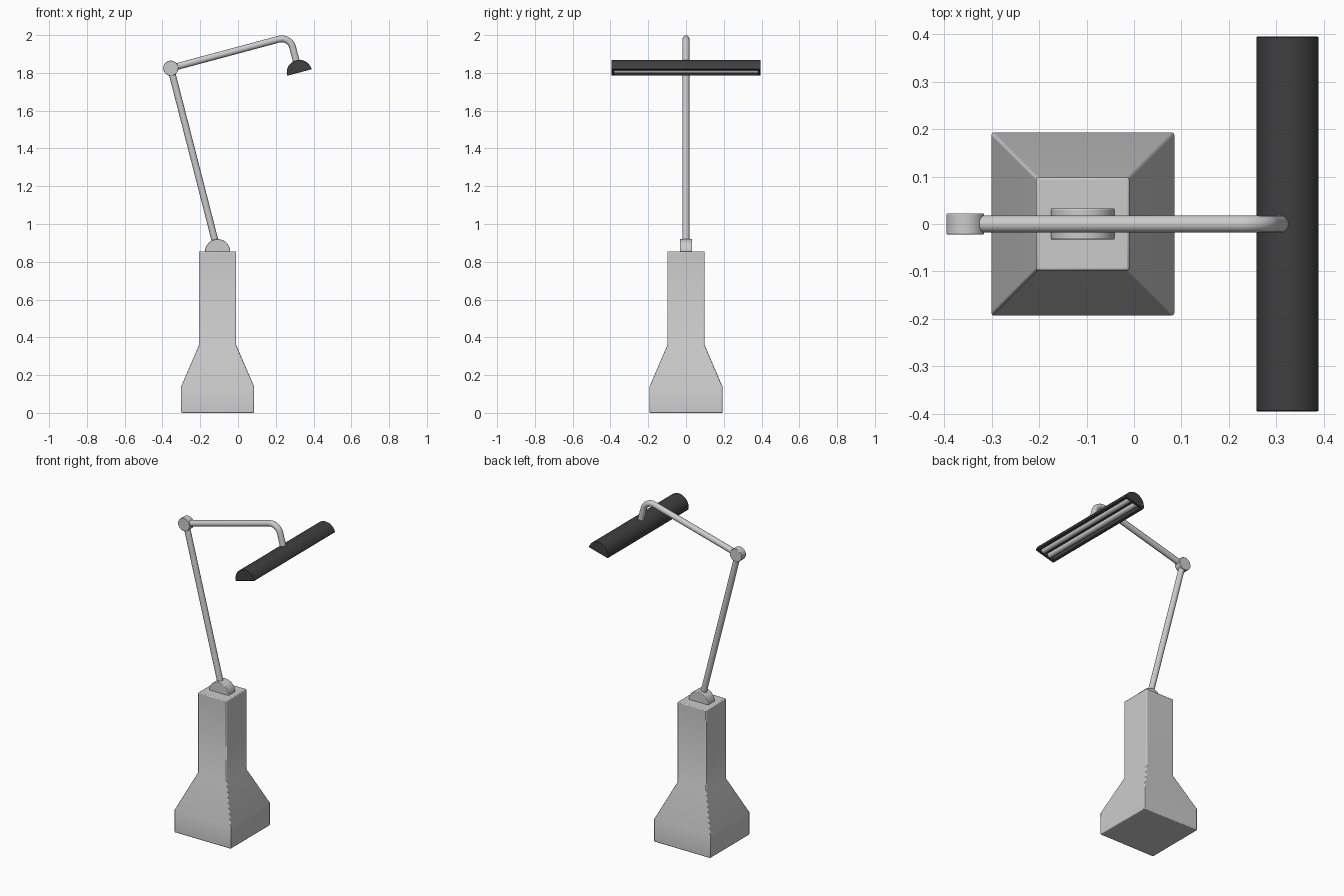
import bpy, bmesh
from math import sin, cos, pi, radians
from mathutils import Vector

if "Cube" in bpy.data.objects:
    bpy.data.objects.remove(bpy.data.objects["Cube"])

TILT = radians(15)
U = Vector((cos(TILT), 0, sin(TILT)))     # along the upper arm
V = Vector((-sin(TILT), 0, cos(TILT)))    # lamp "up"
BASE_X = -0.108
ELBOW = Vector((-0.356, 0, 1.825))
LAMP = Vector((0.325, 0, 1.802))


def finish(obj, bevel=0.0):
    if bevel:
        m = obj.modifiers.new("bevel", 'BEVEL')
        m.width, m.segments, m.limit_method = bevel, 2, 'ANGLE'
        m.angle_limit = radians(25)
    bpy.ops.object.select_all(action='DESELECT')
    obj.select_set(True)
    bpy.context.view_layer.objects.active = obj
    bpy.ops.object.shade_smooth_by_angle(angle=radians(30))
    return obj


def loft(name, rings, loc):
    """Bridge equal-length rings of points and cap both ends."""
    bm = bmesh.new()
    vs = [[bm.verts.new(p) for p in r] for r in rings]
    n = len(vs[0])
    for a, b in zip(vs, vs[1:]):
        for i in range(n):
            j = (i + 1) % n
            bm.faces.new((a[i], a[j], b[j], b[i]))
    bm.faces.new(vs[0])
    bm.faces.new(vs[-1])
    bmesh.ops.recalc_face_normals(bm, faces=bm.faces)
    me = bpy.data.meshes.new(name)
    bm.to_mesh(me)
    bm.free()
    obj = bpy.data.objects.new(name, me)
    obj.location = loc
    bpy.context.collection.objects.link(obj)
    return obj


def prism(name, profile, half, loc, tilt=0.0):
    """Extrude an x/z profile along y."""
    obj = loft(name, [[(x, y, z) for x, z in profile] for y in (-half, half)], loc)
    obj.rotation_euler.y = -tilt
    return obj


def arc(r, total, n):
    return [(r * cos(total * i / n), r * sin(total * i / n)) for i in range(n + 1)]


def rod(name, pts, r):
    cu = bpy.data.curves.new(name, 'CURVE')
    cu.dimensions = '3D'
    cu.bevel_depth, cu.bevel_resolution, cu.use_fill_caps = r, 6, True
    sp = cu.splines.new('POLY')
    sp.points.add(len(pts) - 1)
    for p, co in zip(sp.points, pts):
        p.co = (*co, 1)
    obj = bpy.data.objects.new(name, cu)
    bpy.context.collection.objects.link(obj)
    bpy.ops.object.select_all(action='DESELECT')
    obj.select_set(True)
    bpy.context.view_layer.objects.active = obj
    bpy.ops.object.convert(target='MESH')
    return finish(bpy.context.object)


# pedestal: square column flaring to a wide foot
levels = [(0.193, 0), (0.193, 0.14), (0.0985, 0.36), (0.0985, 0.855)]
square = [(-1, -1), (1, -1), (1, 1), (-1, 1)]
finish(loft("pedestal", [[(x * h, y * h, z) for x, y in square] for h, z in levels],
            (BASE_X, 0, 0)), 0.005)

# half-round shoulder and round elbow joint
finish(prism("shoulder_joint", arc(0.067, pi, 24), 0.033, (BASE_X, 0, 0.853)), 0.003)
finish(prism("elbow_joint", arc(0.04, 2 * pi, 32)[:-1], 0.022, ELBOW), 0.002)

# lower arm
rod("lower_arm", [(BASE_X - 0.003, 0, 0.87), ELBOW], 0.018)

# upper arm with a rounded bend down to the lamp
d = LAMP - ELBOW
corner = ELBOW + U * d.dot(U)
R = 0.06
c = corner - R * U - R * V
bend = [c + R * (V * cos(a) + U * sin(a)) for a in [pi / 2 * i / 10 for i in range(11)]]
rod("upper_arm", [ELBOW] + bend + [LAMP + V * 0.055], 0.018)

# lamp hood: half cylinder with a recessed underside
dark = bpy.data.materials.new("dark_hood")
dark.diffuse_color = (0.05, 0.05, 0.05, 1)
dark.use_nodes = True
dark.node_tree.nodes["Principled BSDF"].inputs["Base Color"].default_value = dark.diffuse_color
hood = prism("lamp_hood", arc(0.067, pi, 32), 0.395, LAMP, TILT)
hood.data.materials.append(dark)
w = 0.05
cutter = prism("recess_cutter", [(-w, -0.02), (w, -0.02), (w, 0.034), (-w, 0.034)],
               0.38, LAMP, TILT)
cutter.data.materials.append(dark)
cutter.hide_render = True
cutter.hide_viewport = True
cut = hood.modifiers.new("recess", 'BOOLEAN')
cut.object, cut.operation, cut.solver = cutter, 'DIFFERENCE', 'EXACT'
finish(hood, 0.002)

# two tubes inside the recess
for side, s in (("left", -1), ("right", 1)):
    finish(prism(f"{side}_tube", arc(0.016, 2 * pi, 20)[:-1], 0.382,
                 LAMP + U * 0.024 * s + V * 0.018, TILT))
